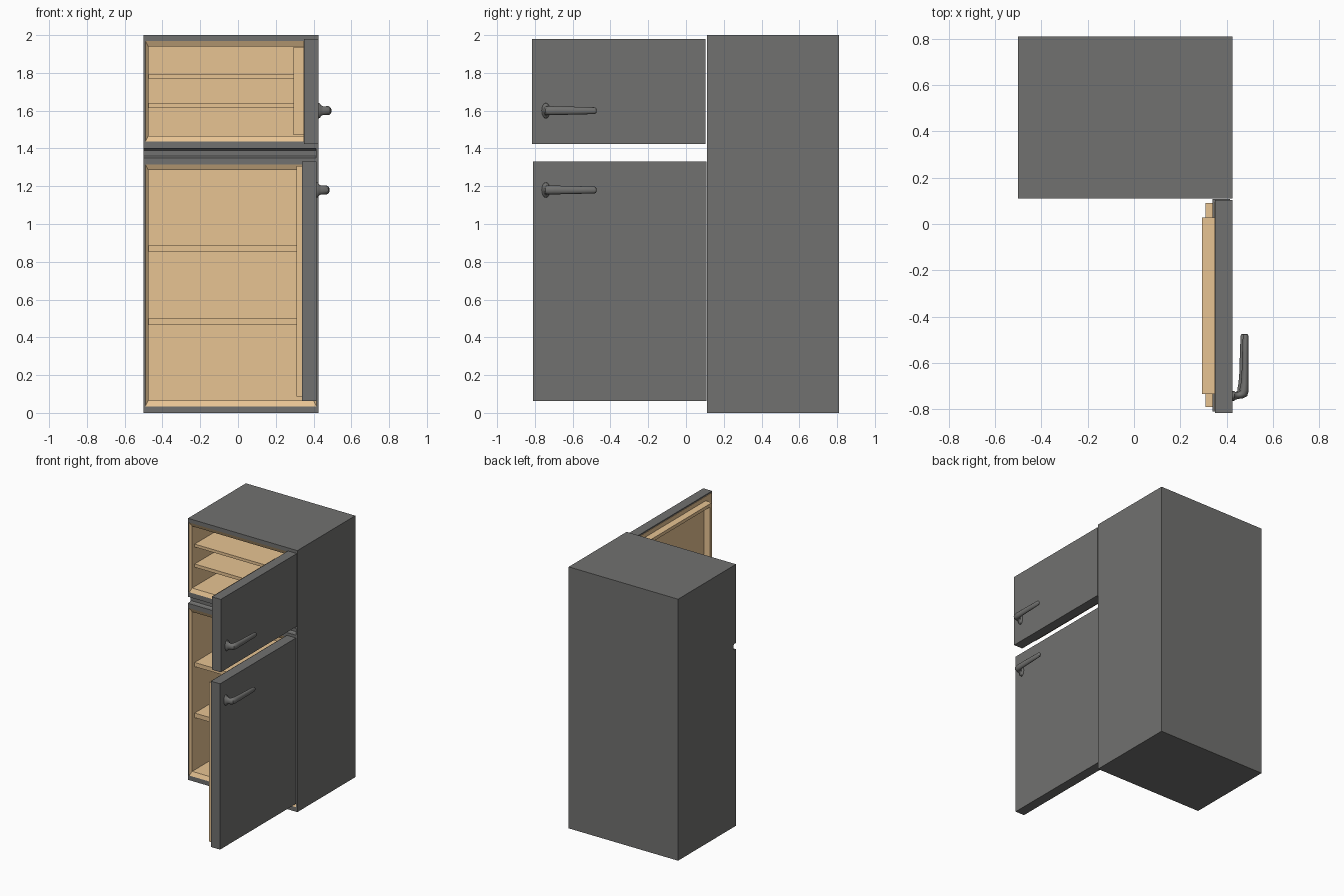
import bpy, bmesh
from math import sin, cos, pi, radians
from mathutils import Vector

if "Cube" in bpy.data.objects:
    bpy.data.objects.remove(bpy.data.objects["Cube"])

tan = bpy.data.materials.new("tan_plastic")
tan.diffuse_color = (0.80, 0.55, 0.29, 1)
tan.use_nodes = True
tan.node_tree.nodes["Principled BSDF"].inputs["Base Color"].default_value = tan.diffuse_color
dark = bpy.data.materials.new("dark_grey_enamel")
dark.diffuse_color = (0.165, 0.165, 0.16, 1)
dark.use_nodes = True
dark.node_tree.nodes["Principled BSDF"].inputs["Base Color"].default_value = dark.diffuse_color
X0, X1, YF, YB, H = -0.5, 0.425, 0.11, 0.81, 2.0


def finish(name, bm, mat=dark, fix=True, smooth=False):
    bmesh.ops.remove_doubles(bm, verts=bm.verts, dist=1e-5)
    if fix:
        bmesh.ops.recalc_face_normals(bm, faces=bm.faces)
    me = bpy.data.meshes.new(name)
    bm.to_mesh(me)
    bm.free()
    ob = bpy.data.objects.new(name, me)
    bpy.context.collection.objects.link(ob)
    me.materials.append(mat)
    if smooth:
        bpy.context.view_layer.objects.active = ob
        ob.select_set(True)
        bpy.ops.object.shade_smooth_by_angle(angle=radians(40))
        ob.select_set(False)
    return ob


def loft(bm, rings, start=False, end=False):
    rows = [[bm.verts.new(p) for p in r] for r in rings]
    n = len(rows[0])
    for a, b in zip(rows, rows[1:]):
        for i in range(n):
            j = (i + 1) % n
            bm.faces.new((a[i], a[j], b[j], b[i]))
    if start:
        bm.faces.new(rows[0][::-1])
    if end:
        bm.faces.new(rows[-1])


def ring_y(y, x0, x1, z0, z1):
    return [(x0, y, z0), (x1, y, z0), (x1, y, z1), (x0, y, z1)]


def ring_x(x, y0, y1, z0, z1):
    return [(x, y0, z0), (x, y0, z1), (x, y1, z1), (x, y1, z0)]


def box(name, x0, x1, y0, y1, z0, z1, mat=dark):
    bm = bmesh.new()
    loft(bm, [ring_x(x0, y0, y1, z0, z1), ring_x(x1, y0, y1, z0, z1)], True, True)
    return finish(name, bm, mat)


# Compartments: frame z range, opening z range, shelf z ranges
SECTIONS = {
    "freezer": (1.40, H, 1.437, 1.97, [(1.615, 1.64), (1.77, 1.792)]),
    "fridge": (0.0, 1.35, 0.035, 1.315, [(0.465, 0.50), (0.855, 0.887)]),
}
OX0, OX1 = -0.49, 0.415

# Cabinet shell: side profile with a shallow groove, open at both compartments
bm = bmesh.new()
groove = [(YF, 1.35), (YF + 0.022, 1.353), (YF + 0.03, 1.360),
          (YF + 0.03, 1.390), (YF + 0.022, 1.397), (YF, 1.40)]
prof = [(YF, 0.0)] + groove + [(YF, H), (YB, H), (YB, 0.0)]
left = [bm.verts.new((X0, y, z)) for y, z in prof]
right = [bm.verts.new((X1, y, z)) for y, z in prof]
bm.faces.new(left)
bm.faces.new(right[::-1])
for i in range(len(prof)):
    if i not in (0, len(groove)):
        j = (i + 1) % len(prof)
        bm.faces.new((left[i], left[j], right[j], right[i]))
for z0, z1, o0, o1, _ in SECTIONS.values():
    loft(bm, [ring_y(YF, X0, X1, z0, z1), ring_y(YF, OX0, OX1, o0, o1)])
finish("cabinet", bm)
# Hinge-side cap closing the groove
box("groove_end_cap", X1 - 0.012, X1, YF, YF + 0.032, 1.35, 1.40)

# Tan liners with chamfered mouths, and shelves
for name, (_, _, z0, z1, shelves) in SECTIONS.items():
    bm = bmesh.new()
    c = 0.03
    inner = (OX0 + 0.015, OX1 - 0.015, z0 + c, z1 - c)
    loft(bm, [ring_y(YF, OX0, OX1, z0, z1), ring_y(YF + 0.015, *inner),
              ring_y(YB - 0.04, *inner)], end=True)
    finish(name + "_liner", bm, tan, fix=False)
    for i, (s0, s1) in enumerate(shelves):
        box(f"{name}_shelf_{i + 1}", OX0 + 0.015, OX1 - 0.015, 0.155, YB - 0.04, s0, s1, tan)


def door_tray(name, xb, xt, y0, y1, z0, z1, rim):
    # Raised rim around a recessed panel on the inside of a door
    def r(x, d):
        return ring_x(x, y0 + d, y1 - d, z0 + d, z1 - d)
    bm = bmesh.new()
    loft(bm, [r(xb, 0), r(xt, 0), r(xt, rim), r(xb - 0.005, rim + 0.005)], True, True)
    finish(name, bm, tan)


def handle(name, x, z):
    # Oval flange, stem and tapered lever; rows: out, y, heading, half width, half height
    rows = [(0.0, -0.742, 0, .022, .041), (0.008, -0.742, 0, .021, .039),
            (0.014, -0.742, 0, .016, .029), (0.026, -0.740, 5, .015, .023),
            (0.038, -0.737, 20, .017, .023), (0.047, -0.729, 48, .022, .024),
            (0.051, -0.714, 72, .020, .024), (0.053, -0.690, 85, .017, .023),
            (0.055, -0.640, 90, .015, .022), (0.056, -0.560, 90, .014, .020),
            (0.057, -0.485, 90, .012, .018), (0.057, -0.477, 90, .010, .015),
            (0.057, -0.474, 90, .006, .009)]
    rings = []
    for o, y, h, a, b in rows:
        n = Vector((-sin(radians(h)), cos(radians(h)), 0))
        ctr = Vector((x + o, y, z))
        rings.append([ctr + n * (a * cos(k * pi / 8)) + Vector((0, 0, b * sin(k * pi / 8)))
                      for k in range(16)])
    bm = bmesh.new()
    loft(bm, rings, True, True)
    finish(name, bm, smooth=True)


# Doors swung open at a right angle
box("freezer_door", 0.35, 0.425, -0.815, 0.104, 1.423, 1.98)
box("freezer_door_inner_face", 0.347, 0.35, -0.805, 0.094, 1.433, 1.97, tan)
door_tray("freezer_door_tray", 0.347, 0.293, -0.733, 0.027, 1.47, 1.937, 0.025)
handle("freezer_handle", 0.425, 1.60)

box("fridge_door", 0.338, 0.415, -0.81, 0.108, 0.062, 1.33)
door_tray("fridge_door_tray", 0.338, 0.309, -0.79, 0.09, 0.088, 1.308, 0.025)
handle("fridge_handle", 0.415, 1.18)
